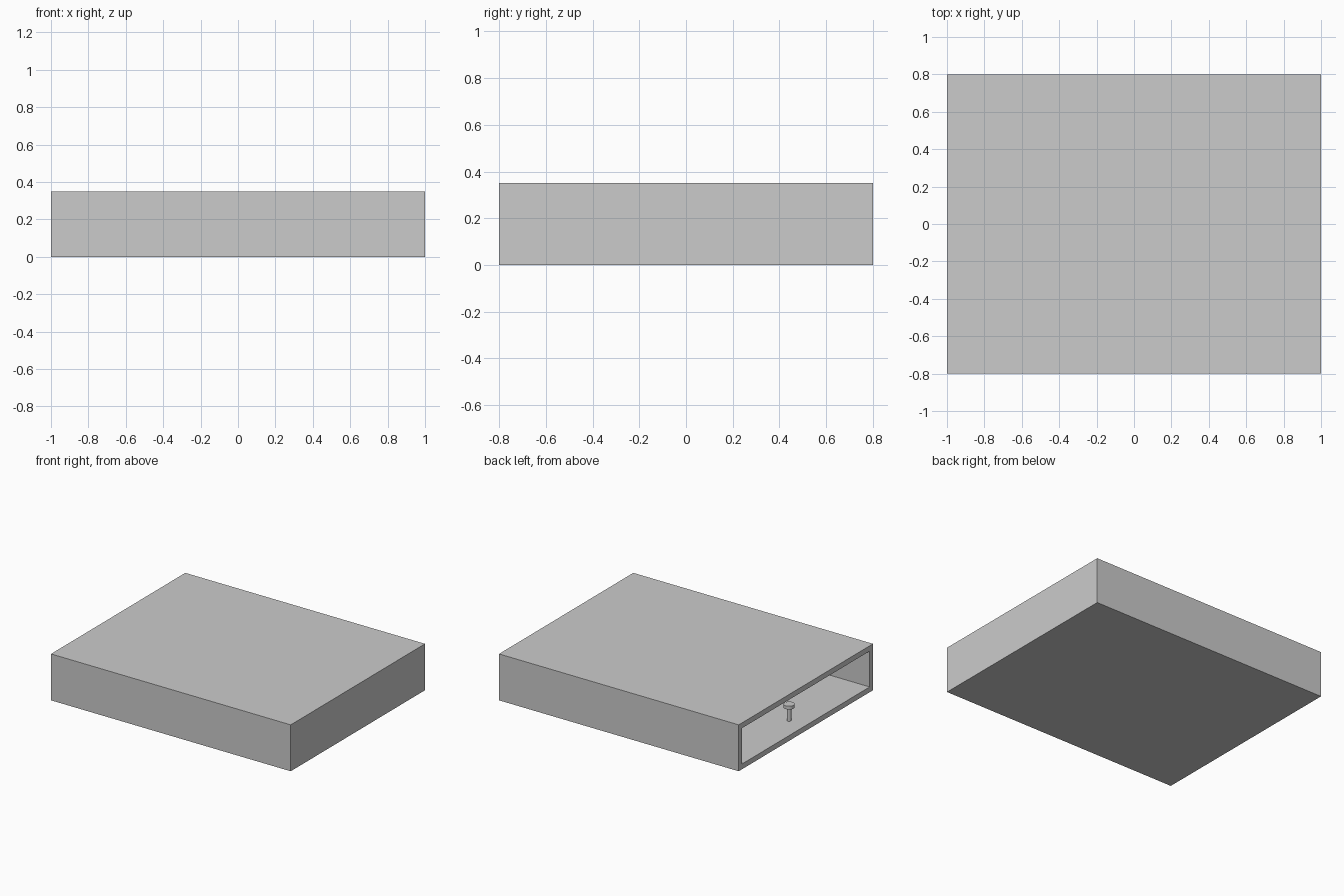
import bpy

if "Cube" in bpy.data.objects:
    bpy.data.objects.remove(bpy.data.objects["Cube"])

L, D, H, T = 2.0, 1.6, 0.35, 0.04   # outer size and board thickness


def board(name, lo, hi):
    bpy.ops.mesh.primitive_cube_add(size=1, location=[(a + b) / 2 for a, b in zip(lo, hi)])
    ob = bpy.context.object
    ob.name = name
    ob.scale = [b - a for a, b in zip(lo, hi)]
    bpy.ops.object.transform_apply(location=False, rotation=False, scale=True)
    return ob


def post(name, radius, z0, z1, x):
    bpy.ops.mesh.primitive_cylinder_add(vertices=24, radius=radius, depth=z1 - z0,
                                        location=(x, 0, (z0 + z1) / 2))
    ob = bpy.context.object
    ob.name = name
    bpy.ops.object.shade_smooth_by_angle()
    return ob


x, y = L / 2, D / 2

# Top and bottom boards
board("bottom_board", (-x, -y, 0), (x, y, T))
board("top_board", (-x, -y, H - T), (x, y, H))

# Front and back walls between them
board("front_wall", (-x, -y, T), (x, -y + T, H - T))
board("back_wall", (-x, y - T, T), (x, y, H - T))

# Closed right end; the left end stays open
board("right_end_wall", (x - T, -y + T, T), (x, y - T, H - T))

# Small peg with a round cap standing just inside the opening
post("peg_stem", 0.015, T, 0.14, -0.86)
post("peg_cap", 0.038, 0.14, 0.165, -0.86)
